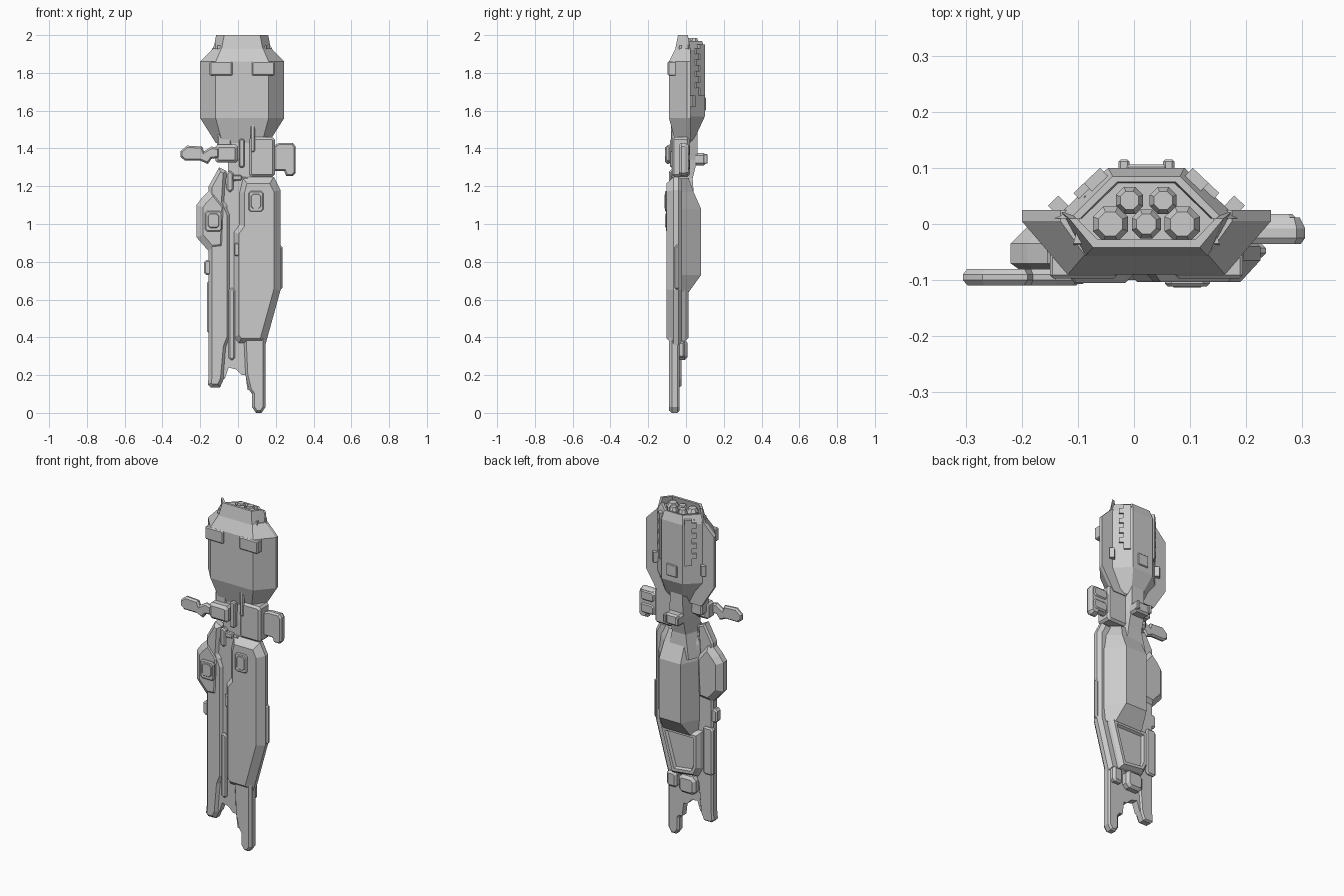
import bpy, math
from mathutils import Vector

C = 0.022  # centre line of the engine block


def add_mesh(name, rings):
    """Skin equal-length rings of points and cap both ends."""
    n = len(rings[0])
    verts = [p for r in rings for p in r]
    faces = [(k*n+i, k*n+(i+1) % n, (k+1)*n+(i+1) % n, (k+1)*n+i)
             for k in range(len(rings)-1) for i in range(n)]
    faces += [tuple(range(n))[::-1], tuple(range((len(rings)-1)*n, len(rings)*n))]
    me = bpy.data.meshes.new(name)
    me.from_pydata(verts, [], faces)
    ob = bpy.data.objects.new(name, me)
    bpy.context.collection.objects.link(ob)
    bpy.context.view_layer.objects.active = ob
    bpy.ops.object.mode_set(mode='EDIT')
    bpy.ops.mesh.select_all(action='SELECT')
    bpy.ops.mesh.normals_make_consistent(inside=False)
    bpy.ops.object.mode_set(mode='OBJECT')
    return ob


def loft(name, sections):
    """sections: (z, [(x, y), ...])"""
    return add_mesh(name, [[(x, y, z) for x, y in pts] for z, pts in sections])


def offset(pts, d):
    """Inset an outline by d with mitred corners."""
    area = sum(a[0]*b[1]-b[0]*a[1] for a, b in zip(pts, pts[1:]+pts[:1]))
    s = 1 if area > 0 else -1
    out = []
    for i, p in enumerate(pts):
        p = Vector(p)
        a = (p-Vector(pts[i-1])).normalized()
        b = (Vector(pts[(i+1) % len(pts)])-p).normalized()
        na, nb = Vector((-a.y, a.x))*s, Vector((-b.y, b.x))*s
        out.append(p+(na+nb)*d/max(1+na.dot(nb), 0.4))
    return out


def slab(name, outline, layers):
    """Front-view outline (x, z) stacked along y as (y, inset) layers."""
    return add_mesh(name, [[(p[0], y, p[1]) for p in offset(outline, d)] for y, d in layers])


def block(name, x0, x1, z0, z1, y0, y1, c=0.008, corner=0.012):
    o = [(x0+corner, z0), (x1-corner, z0), (x1, z0+corner), (x1, z1-corner),
         (x1-corner, z1), (x0+corner, z1), (x0, z1-corner), (x0, z0+corner)]
    return slab(name, o, [(y0, c), (y0+c, 0), (y1-c, 0), (y1, c)])


def shell(w, wf, yf, y1=0.005, y2=0.025):
    return [(C-w, y2), (C-w, y1), (C-wf, yf), (C+wf, yf), (C+w, y1), (C+w, y2)]


def trap(w, wb, yb, y0=0.01):
    return [(C-w, y0), (C+w, y0), (C+wb, yb), (C-wb, yb)]


# Engine block: front armour shell
loft("engine_front_armour", [(1.43, shell(.14, .105, -.055)), (1.56, shell(.222, .14, -.09)),
     (1.86, shell(.222, .14, -.09)), (1.93, shell(.153, .11, -.055))])

# Engine block: back hull with recessed nozzle deck
loft("engine_back_hull", [(1.44, trap(.10, .03, .04)), (1.57, trap(.163, .068, .1)),
     (1.92, trap(.163, .068, .1)), (1.97, trap(.135, .06, .085)),
     (1.97, trap(.118, .052, .075)), (1.945, trap(.115, .05, .073))])


# U-shaped collar around the nozzles
def collar(w, wf, yf, yb, t=.014):
    o = [(C-w, yb), (C-wf, yf), (C+wf, yf), (C+w, yb)]
    return o+[(C+w-t, yb), (C+wf-t*.6, yf+t), (C-wf+t*.6, yf+t), (C-w+t, yb)]


loft("nozzle_collar", [(1.92, collar(.153, .11, -.058, .022)), (2.0, collar(.138, .095, -.042, .01))])
loft("nozzle_deck", [(1.9, trap(.13, .11, .05, -.04)), (1.945, trap(.13, .11, .05, -.035))])

# Octagonal nozzles
for x, y, r in [(-.064, 0, .034), (.064, 0, .034), (0, 0, .028), (-.03, .042, .026), (.03, .042, .026)]:
    def ring(k):
        return [(C+x+k*r*math.cos(math.pi*(i+.5)/4), y+k*r*math.sin(math.pi*(i+.5)/4)) for i in range(8)]
    loft("nozzle", [(1.93, ring(1)), (1.965, ring(1)), (1.985, ring(.68))])

# Details mirrored across the engine block
for s in (-1, 1):
    a, b = sorted((C+s*.052, C+s*.172))
    block("front_vent", a, b, 1.785, 1.86, -.097, -.05, .006, .005)

    def slope(t, h):  # point on the sloping back side, raised by h
        return (C+s*(.163-.095*t+.69*h), .01+.09*t+.73*h)

    def strip(name, t0, t1, z0, z1, h):
        sec = [slope(t0, -.01), slope(t1, -.01), slope(t1, h), slope(t0, h)]
        loft(name, [(z0, sec), (z1, sec)])
    strip("back_strip", .62, .92, 1.68, 1.95, .01)
    for k in range(4):
        strip("strip_tooth", .42, .65, 1.72+k*.06, 1.75+k*.06, .01)
    strip("side_fin", .05, .25, 1.62, 1.68, .025)
block("back_hatch", C-.035, C+.035, 1.6, 1.67, .09, .106, .004, .003)

# Neck
loft("neck_core", [(1.1, trap(.11, .07, .045, -.06)), (1.24, trap(.075, .045, .035, -.06)),
     (1.34, trap(.075, .045, .06, -.06)), (1.5, trap(.10, .04, .06, -.05))])
block("neck_bracket", C-.048, C+.048, 1.31, 1.375, .04, .105, .01)
for s in (-1, 1):
    block("bracket_lug", C+s*.04-.01, C+s*.04+.01, 1.32, 1.37, .09, .115, .004, .004)
block("neck_right_block", .06, .195, 1.25, 1.46, -.075, .02, .012)
block("neck_ridge", .065, .09, 1.38, 1.53, -.08, -.04, .006, .006)
block("neck_left_block", -.11, -.035, 1.36, 1.48, -.06, .01)
block("neck_pipe", -.06, -.025, 1.17, 1.28, -.085, -.04)
block("neck_joint", -.03, .02, 1.23, 1.26, -.08, -.04, .005, .006)
block("neck_post", .005, .035, 1.3, 1.45, -.085, -.04, .006, .006)

# Right side pod
slab("right_pod", [(.18, 1.28), (.245, 1.28), (.255, 1.255), (.29, 1.255), (.305, 1.27), (.305, 1.41),
     (.29, 1.43), (.22, 1.43), (.18, 1.41)], [(-.036, .008), (-.025, 0), (-.008, 0), (.012, .01)])
block("pod_panel_upper", .2, .29, 1.36, 1.42, -.01, .018)
block("pod_panel_lower", .2, .29, 1.285, 1.345, -.01, .018)

# Left side arm
slab("left_arm", [(-.305, 1.355), (-.28, 1.335), (-.2, 1.335), (-.16, 1.318), (-.14, 1.345), (-.1, 1.35),
     (-.1, 1.4), (-.14, 1.41), (-.18, 1.385), (-.19, 1.41), (-.27, 1.415), (-.305, 1.385)],
     [(-.11, .009), (-.1, 0), (-.09, 0), (-.08, .008)])
block("arm_root", -.12, .0, 1.325, 1.42, -.105, -.03, .015)

# Right main hull with nose spike
hull = [(.0, .36), (.145, .36), (.225, .65), (.225, 1.18), (.19, 1.25), (.02, 1.25), (.0, 1.17),
        (.0, 1.0), (-.03, .96), (-.03, .4)]
slab("right_hull", hull, [(-.103, .035), (-.065, 0), (-.04, 0), (-.02, .02)])
slab("nose_spike", [(.06, .12), (.075, .1), (.075, .03), (.095, 0), (.125, 0), (.145, .03), (.145, .42), (.03, .42), (.04, .2)],
     [(-.09, .012), (-.075, 0), (-.045, 0), (-.035, .01)])
block("right_hatch", .055, .135, 1.065, 1.175, -.111, -.09, .005)
block("right_hatch_cover", .068, .122, 1.08, 1.16, -.113, -.1, .003)
block("right_edge_plate", .2, .235, .65, .89, -.06, -.035)

# Left hull with its bulge and hatches
left = [(-.16, .15), (-.145, .135), (-.095, .135), (-.075, .18), (-.06, .35), (-.04, .4), (-.04, 1.05), (-.07, 1.12),
        (-.06, 1.28), (-.1, 1.3), (-.155, 1.2), (-.155, .2)]
slab("left_hull", left, [(-.09, .018), (-.07, 0), (-.035, 0), (-.025, .008)])
slab("left_bulge", [(-.22, .93), (-.15, .85), (-.06, .86), (-.05, 1.1), (-.13, 1.2), (-.19, 1.14), (-.22, 1.1)],
     [(-.095, .035), (-.07, 0), (-.035, 0), (-.005, .03)])
block("left_hatch", -.175, -.085, .96, 1.07, -.107, -.08, .006)
block("left_hatch_cover", -.16, -.1, .98, 1.055, -.11, -.1, .003)
block("left_side_box", -.18, -.1, .73, .81, -.075, -.03)
block("left_back_plate", -.165, -.1, .42, .7, -.045, -.012)

# Ragged centre strip between the hulls
slab("centre_strip", [(-.1, .24), (-.07, .18), (-.05, .24), (-.01, .23), (.02, .2), (.04, .2),
     (.05, .12), (.07, .12), (.1, .7), (.05, 1.25), (-.1, 1.2)], [(-.075, 0), (-.035, 0)])
block("centre_rib", -.05, -.015, .28, .66, -.09, -.05)
block("centre_clip", -.02, .01, .83, .9, -.1, -.05, .005, .005)

# Back belly and the sloped tray below it
def belly(w, wb, yb):
    m = .05
    return [(m-w*.9, -.035), (m+w*1.1, -.035), (m+wb, yb), (m-wb, yb)]


loft("back_belly", [(.64, belly(.13, .09, .015)), (.73, belly(.14, .07, .08)), (1.08, belly(.14, .07, .08)),
     (1.17, belly(.13, .065, .04)), (1.24, belly(.10, .05, .015))])
tray = [(-.07, .39), (.1, .37), (.185, .67), (-.1, .67), (-.1, .45)]
slab("back_tray", tray, [(-.04, 0), (-.005, .01), (.014, .025), (.014, .042), (.0, .05)])
block("tray_end_box", -.06, .05, .28, .385, -.05, .008, .015, .02)
block("back_spike_box", .07, .135, .29, .38, -.05, -.005, .012)
